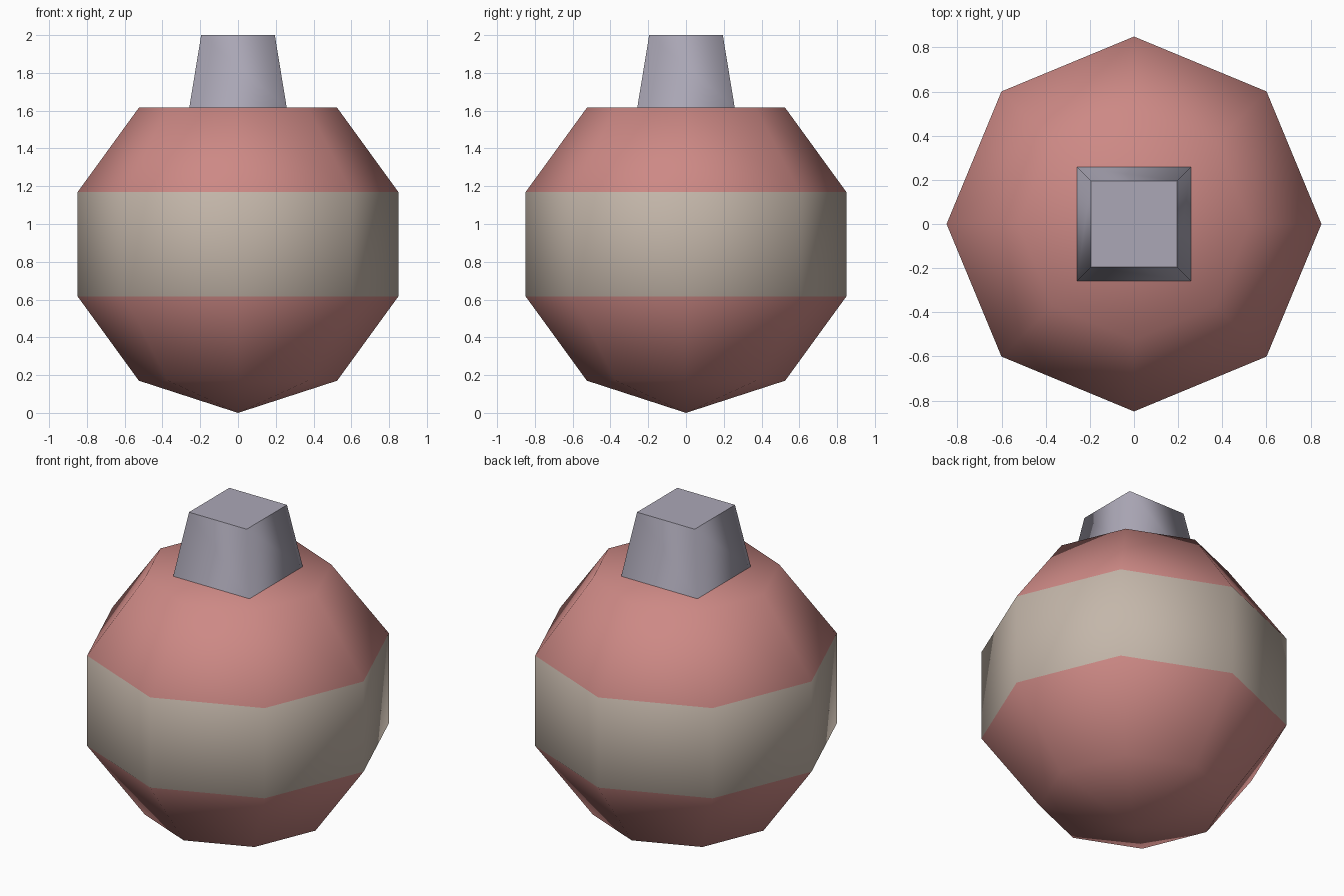
import bpy, bmesh
from math import sin, cos, pi

cube = bpy.data.objects.get("Cube")
if cube:
    bpy.data.objects.remove(cube, do_unlink=True)


def material(name, colour):
    mat = bpy.data.materials.new(name)
    mat.use_nodes = True
    mat.diffuse_color = (*colour, 1)
    mat.node_tree.nodes["Principled BSDF"].inputs["Base Color"].default_value = (*colour, 1)
    return mat


def finish(name, bm, *mats):
    bmesh.ops.recalc_face_normals(bm, faces=bm.faces)
    mesh = bpy.data.meshes.new(name)
    bm.to_mesh(mesh)
    bm.free()
    for mat in mats:
        mesh.materials.append(mat)
    obj = bpy.data.objects.new(name, mesh)
    bpy.context.collection.objects.link(obj)
    return obj


red = material("soft red", (0.61, 0.25, 0.235))
cream = material("warm cream", (0.55, 0.47, 0.40))
grey = material("cool grey", (0.41, 0.39, 0.47))

RADIUS, SIDES, RINGS = 0.893, 8, 5
SHOULDER = RADIUS * (1 + cos(pi / RINGS))

# Round body: a coarse sphere with its upper pole pressed flat
bm = bmesh.new()
bmesh.ops.create_uvsphere(bm, u_segments=SIDES, v_segments=RINGS, radius=RADIUS)
for v in bm.verts:
    v.co.z = min(v.co.z + RADIUS, SHOULDER)
# The middle ring of faces is the cream band
for f in bm.faces:
    f.smooth = True
    f.material_index = int(abs(f.calc_center_median().z - RADIUS) < 0.1)
finish("body", bm, red, cream)

# Tapered square cap with rounded-looking sides and a crisp top
bm = bmesh.new()
bmesh.ops.create_cube(bm, size=1)
for v in bm.verts:
    top = v.co.z > 0
    half = 0.195 if top else 0.258
    v.co.x *= 2 * half
    v.co.y *= 2 * half
    v.co.z = 2 if top else SHOULDER
for f in bm.faces:
    f.smooth = abs(f.normal.z) < 0.5
    if not f.smooth:
        for e in f.edges:
            e.smooth = False
finish("cap", bm, grey)
